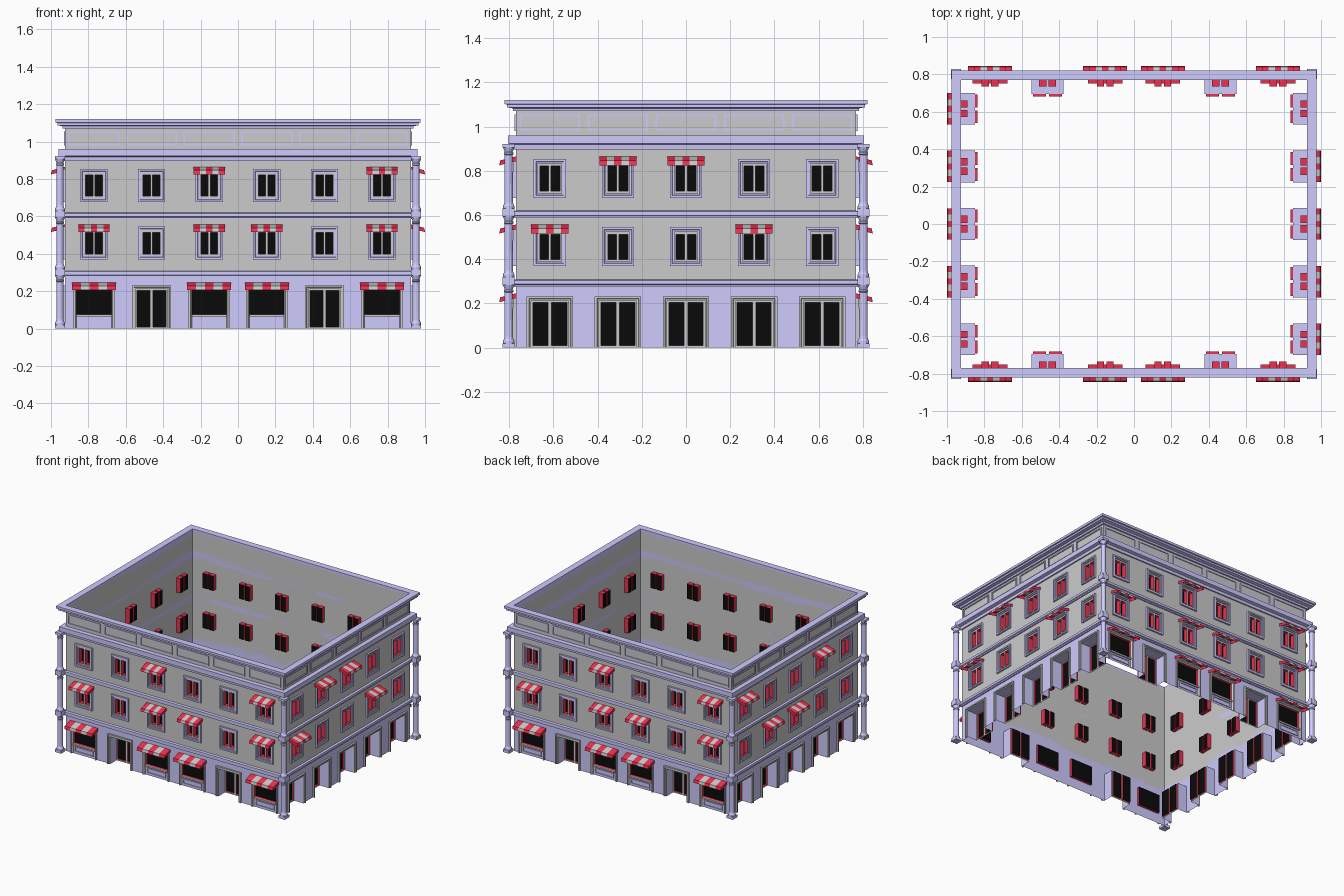
import bpy, bmesh
from math import radians
from mathutils import Matrix, Vector

if "Cube" in bpy.data.objects:
    bpy.data.objects.remove(bpy.data.objects["Cube"])

HX, HY = 0.925, 0.77          # half sizes of the wall shell
COLORS = {"grey": None, "lilac": (0.62, 0.60, 1.0, 1), "red": (0.85, 0.03, 0.08, 1),
          "black": (0.003, 0.003, 0.003, 1)}
MATS = {}
for cname, col in COLORS.items():
    if col:
        MATS[cname] = bpy.data.materials.new(cname)
        MATS[cname].diffuse_color = col
parts = {}
M = Matrix()                  # current wall frame: x along, -y outward, z up
side = ""


def mesh(part, mat):
    return parts.setdefault((f"{side}_{part}" if side else part, mat), bmesh.new())


def face(part, mat, pts):
    """pts are (along, outward depth, height) in the current wall frame"""
    bm = mesh(part, mat)
    bm.faces.new([bm.verts.new(M @ Vector((u, -d, z))) for u, d, z in pts])


def sheet(part, mat, rect, holes=(), d=0.0):
    """flat panel with rectangular holes"""
    u0, u1, z0, z1 = rect
    us = sorted({u0, u1, *(h[0] for h in holes), *(h[1] for h in holes)})
    zs = sorted({z0, z1, *(h[2] for h in holes), *(h[3] for h in holes)})
    for a, b in zip(us, us[1:]):
        for c, e in zip(zs, zs[1:]):
            m, n = (a + b) / 2, (c + e) / 2
            if not any(h[0] < m < h[1] and h[2] < n < h[3] for h in holes):
                face(part, mat, [(a, d, c), (b, d, c), (b, d, e), (a, d, e)])


def frame(part, mat, rect, profile, open_bottom=False):
    """mitred frame: profile is (inset, depth) steps around a rectangle"""
    u0, u1, z0, z1 = rect
    loops = []
    for i, d in profile:
        zb = z0 if open_bottom else z0 + i
        loops.append([(u0 + i, d, zb), (u1 - i, d, zb), (u1 - i, d, z1 - i), (u0 + i, d, z1 - i)])
    for a, b in zip(loops, loops[1:]):
        for k in range(1 if open_bottom else 0, 4):
            n = (k + 1) % 4
            face(part, mat, [a[k], a[n], b[n], b[k]])


def pane(part, rect, d0, d1):
    """glass at the back of a red reveal"""
    frame(part + "_reveals", "red", rect, [(0, d0), (0, d1)])
    sheet(part + "_glass", "black", rect, d=d1)


def awning(c, top, w, n=5):
    """striped sloping canopy with a hanging front edge"""
    prof = [(0, top), (0.07, top - 0.018), (0.075, top - 0.04)]
    for i in range(n):
        a, b = c - w / 2 + w * i / n, c - w / 2 + w * (i + 1) / n
        for (d0, z0), (d1, z1) in zip(prof, prof[1:]):
            face("awnings", "grey" if i % 2 else "red",
                 [(a, d1, z1), (b, d1, z1), (b, d0, z0), (a, d0, z0)])
    for u in (c - w / 2, c + w / 2):
        face("awnings", "red", [(u, d, z) for d, z in prof] + [(u, 0, top - 0.022)])


def ring(part, mat, profile):
    """moulding swept round the whole building"""
    prof = profile + profile[:1]
    loops = [[(s * (HX + d), -t * (HY + d), z) for s, t in ((-1, -1), (1, -1), (1, 1), (-1, 1))]
             for d, z in prof]
    for a, b in zip(loops, loops[1:]):
        for k in range(4):
            n = (k + 1) % 4
            face(part, mat, [a[k], a[n], b[n], b[k]])


TRIM = [(0, 0), (0, 0.013), (0.01, 0.013), (0.012, 0.007), (0.02, 0.007), (0.02, 0)]


def build_wall(half, n, step, doors, low, mid, high):
    centres = [(i - (n - 1) / 2) * step for i in range(n)]
    ground, upper = [], []
    for i, c in enumerate(centres):
        if i in doors:
            # recessed double door
            hole = (c - 0.085, c + 0.085, 0, 0.212)
            ground.append(hole)
            frame("door_surrounds", "grey", (c - 0.105, c + 0.105, 0, 0.232), TRIM, True)
            frame("door_recesses", "lilac", hole, [(0, 0), (0, -0.075)], True)
            leaves = [(c - 0.077, c - 0.008, 0.01, 0.205), (c + 0.008, c + 0.077, 0.01, 0.205)]
            sheet("doors", "grey", hole, leaves, -0.075)
            for r in leaves:
                pane("door", r, -0.075, -0.088)
        else:
            # shop window over a panelled sill
            hole = (c - 0.093, c + 0.093, 0.075, 0.215)
            ground.append(hole)
            frame("shop_surrounds", "grey", (c - 0.11, c + 0.11, 0, 0.232), TRIM[:4] + [(0.017, 0)], True)
            frame("shop_sills", "grey", (c - 0.093, c + 0.093, 0.064, 0.076), [(0, 0), (0, 0.01), (0.006, 0.01)])
            frame("shop_panels", "lilac", (c - 0.08, c + 0.08, 0.015, 0.055),
                  [(0, 0), (0, 0.006), (0.007, 0.006), (0.007, 0)])
            pane("shop_window", hole, 0, -0.02)
        if i in low:
            awning(c, 0.246, 0.235)
        # upper windows, two panes each
        for z, chosen in ((0.37, mid), (0.678, high)):
            frame("window_frames", "lilac", (c - 0.073, c + 0.073, z, z + 0.175), TRIM)
            for r in ((c - 0.045, c - 0.006, z + 0.03, z + 0.143), (c + 0.006, c + 0.045, z + 0.03, z + 0.143)):
                upper.append(r)
                pane("window", r, 0, -0.035)
            if i in chosen:
                awning(c, z + 0.187, 0.168)
        # parapet panel outline
        frame("parapet_panels", "lilac", (c - step * 0.445, c + step * 0.445, 0.98, 1.055),
              [(0, 0), (0, 0.006), (0.009, 0.006), (0.009, 0)])
    sheet("ground_wall", "lilac", (-half, half, 0, 0.28), ground)
    sheet("upper_wall", "grey", (-half, half, 0.28, 0.92), upper)
    sheet("parapet", "grey", (-half, half, 0.92, 1.1))


# four walls: name, turn, distance, half length, bays, spacing, doors, awnings per floor
STREET = (HX, 6, 0.308, {1, 4}, {0, 2, 3, 5}, {0, 2, 3, 5}, {2, 5})
WALLS = [("front", 0, HY, STREET),
         ("right", 90, HX, (HY, 5, 0.308, set(range(5)), set(), {0, 3}, {1, 2})),
         ("back", 180, HY, STREET),
         ("left", 270, HX, (HY, 5, 0.308, set(range(5)), set(), {1, 2}, {0, 3}))]
for side, turn, dist, args in WALLS:
    M = Matrix.Rotation(radians(turn), 4, "Z") @ Matrix.Translation((0, -dist, 0))
    build_wall(*args)
side, M = "", Matrix()

# mouldings
ring("top_cornice", "lilac", [(0, 1.07), (0.012, 1.07), (0.014, 1.083), (0.04, 1.087), (0.04, 1.1),
                              (0.05, 1.102), (0.05, 1.12), (0, 1.12)])
ring("main_cornice", "lilac", [(0, 0.897), (0.01, 0.897), (0.012, 0.918), (0.035, 0.924), (0.035, 0.96), (0, 0.96)])
for nm, z in (("lower_band", 0.275), ("upper_band", 0.586)):
    ring(nm, "lilac", [(0, z), (0.008, z), (0.008, z + 0.009), (0.015, z + 0.013), (0.015, z + 0.03), (0, z + 0.034)])


# corner columns, one stacked order per floor
def column(cx, cy, z0, z1):
    bm = mesh("corner_columns", "lilac")
    for a, b in ((z0, z0 + 0.02), (z1 - 0.016, z1)):
        bmesh.ops.create_cube(bm, size=1, matrix=Matrix.Translation((cx, cy, (a + b) / 2))
                              @ Matrix.Diagonal((0.054, 0.054, b - a, 1)))
    prof = [(0.026, z0 + 0.02), (0.026, z0 + 0.03), (0.021, z0 + 0.04), (0.019, z0 + 0.05), (0.018, z1 - 0.05),
            (0.022, z1 - 0.046), (0.022, z1 - 0.04), (0.018, z1 - 0.036), (0.026, z1 - 0.016)]
    for (r0, a), (r1, b) in zip(prof, prof[1:]):
        bmesh.ops.create_cone(bm, segments=12, radius1=r0, radius2=r1, depth=b - a,
                              matrix=Matrix.Translation((cx, cy, (a + b) / 2)))


for sx in (-1, 1):
    for sy in (-1, 1):
        for z0, z1 in ((0, 0.3), (0.3, 0.61), (0.61, 0.922)):
            column(sx * 0.952, sy * 0.802, z0, z1)

# turn every collected part into an object
for (name, mat), bm in parts.items():
    bmesh.ops.remove_doubles(bm, verts=bm.verts, dist=1e-5)
    me = bpy.data.meshes.new(name)
    bm.to_mesh(me)
    bm.free()
    if mat in MATS:
        me.materials.append(MATS[mat])
    bpy.context.collection.objects.link(bpy.data.objects.new(name, me))

for m in bpy.data.materials:
    if m.users and not m.is_grease_pencil:
        m.use_nodes = True
        m.node_tree.nodes["Principled BSDF"].inputs["Base Color"].default_value = m.diffuse_color
